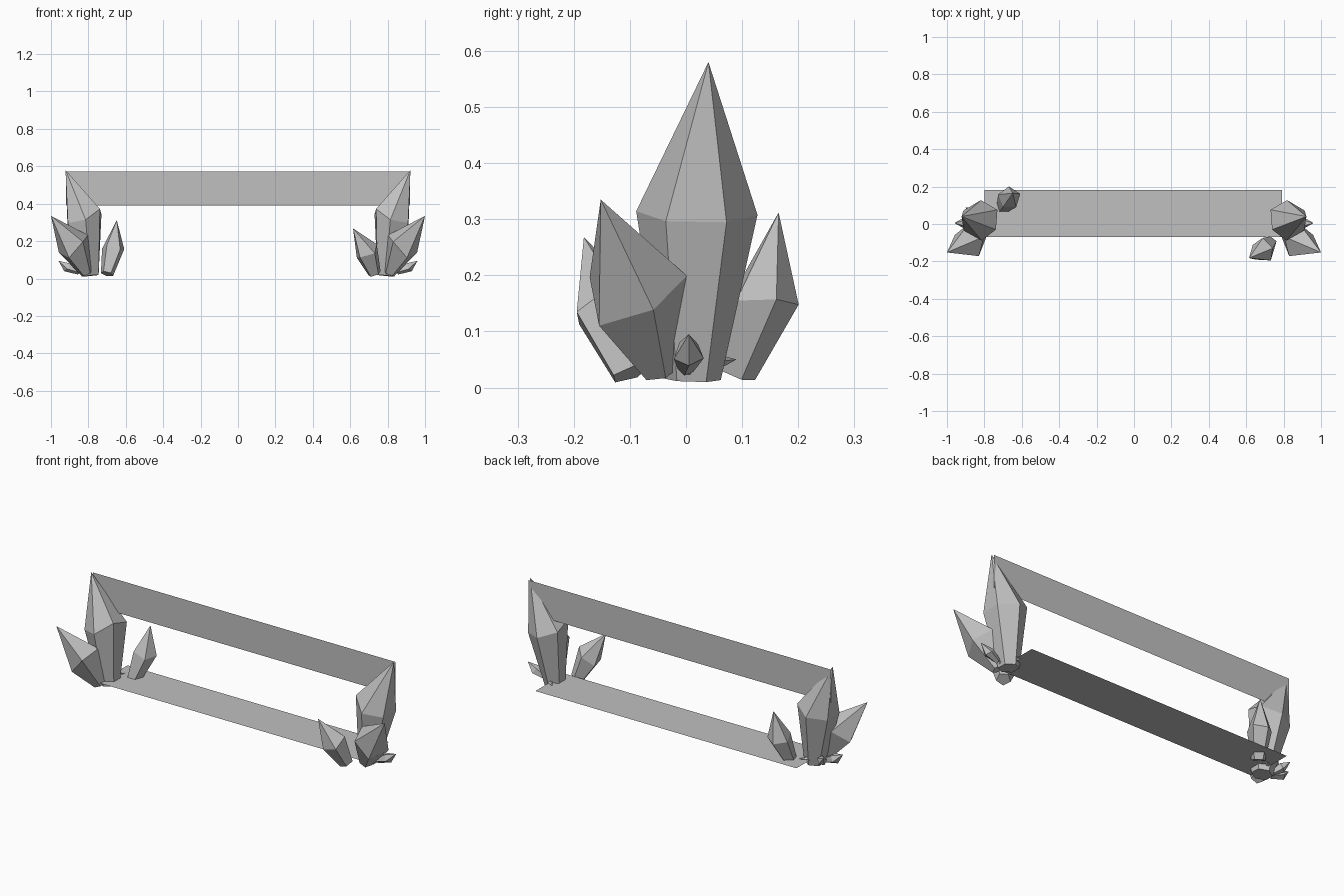
import bpy
import math
from mathutils import Vector

cube = bpy.data.objects.get("Cube")
if cube:
    bpy.data.objects.remove(cube, do_unlink=True)

stone = bpy.data.materials.new("pale grey stone")
stone.use_nodes = True
GREY = (0.53, 0.53, 0.53, 1)
stone.diffuse_color = GREY
stone.node_tree.nodes["Principled BSDF"].inputs["Base Color"].default_value = GREY


def add_mesh(name, verts, faces):
    mesh = bpy.data.meshes.new(name)
    mesh.from_pydata(verts, [], faces)
    mesh.materials.append(stone)
    obj = bpy.data.objects.new(name, mesh)
    bpy.context.collection.objects.link(obj)
    return obj


def ring(center, normal, radius, sides, twist, wobble):
    """Tilted polygon whose corners shift a little along the normal."""
    u = Vector((1, 0, 0))
    u = (u - normal * u.dot(normal)).normalized()
    v = normal.cross(u)
    points = []
    for i in range(sides):
        a = twist + math.tau * i / sides
        shift = wobble * math.sin(2.4 * i + 1)
        points.append(center + (u * math.cos(a) + v * math.sin(a)) * radius
                      + normal * shift)
    return points


def crystal(name, base, mid, tip, r_base, r_mid, sides=6, twist=30, mirror=1):
    """Shard: narrow foot, wide shoulder, sharp leaning tip."""
    base, mid, tip = Vector(base), Vector(mid), Vector(tip)
    t = math.radians(twist)
    verts = ring(base, (mid - base).normalized(), r_base, sides, t, 0)
    verts += ring(mid, (tip - mid).normalized(), r_mid, sides, t, r_mid * 0.15)
    verts.append(tip)
    faces = [tuple(reversed(range(sides)))]
    for i in range(sides):
        j = (i + 1) % sides
        faces.append((i, j, sides + j, sides + i))
        faces.append((sides + i, sides + j, 2 * sides))
    if mirror < 0:
        verts = [Vector((-p.x, p.y, p.z)) for p in verts]
        faces = [tuple(reversed(f)) for f in faces]
    return add_mesh(name, verts, faces)


# Shards shared by both end clusters
for side, m in (("left", 1), ("right", -1)):
    crystal(side + "_tall_crystal", (0.79, 0.01, 0.015), (0.82, 0.02, 0.32),
            (0.922, 0.04, 0.58), 0.052, 0.108, mirror=m)
    crystal(side + "_outer_crystal", (0.81, -0.045, 0.027), (0.875, -0.09, 0.175),
            (1.0, -0.152, 0.335), 0.032, 0.095, 5, 10, m)
    crystal(side + "_tiny_crystal", (0.85, 0, 0.035), (0.91, 0.005, 0.06),
            (0.96, 0.005, 0.095), 0.015, 0.028, 5, 0, m)
    crystal(side + "_spike", (0.84, 0.0, 0.03), (0.8, 0.045, 0.045),
            (0.75, 0.09, 0.05), 0.008, 0.018, 5, 0, m)

# Inner shards lean forward on one end and backward on the other
crystal("left_inner_crystal", (0.73, -0.1, 0.025), (0.69, -0.14, 0.14),
        (0.615, -0.182, 0.268), 0.036, 0.068, 5, 20)
crystal("right_inner_crystal", (-0.7, 0.09, 0.025), (-0.667, 0.14, 0.16),
        (-0.648, 0.165, 0.312), 0.035, 0.062, 5, 20)
crystal("right_rear_tiny_crystal", (-0.84, 0.02, 0.035), (-0.87, 0.06, 0.06),
        (-0.9, 0.09, 0.09), 0.012, 0.026, 5, 0)

# Thin upright banner and flat floor strip joining the clusters
add_mesh("upright_panel",
         [(-0.92, 0.055, 0.39), (0.92, 0.055, 0.39),
          (0.92, 0.055, 0.572), (-0.92, 0.055, 0.572)], [(0, 1, 2, 3)])
add_mesh("floor_panel",
         [(-0.8, -0.07, 0.045), (0.79, -0.07, 0.045),
          (0.79, 0.182, 0.045), (-0.8, 0.182, 0.045)], [(0, 1, 2, 3)])
